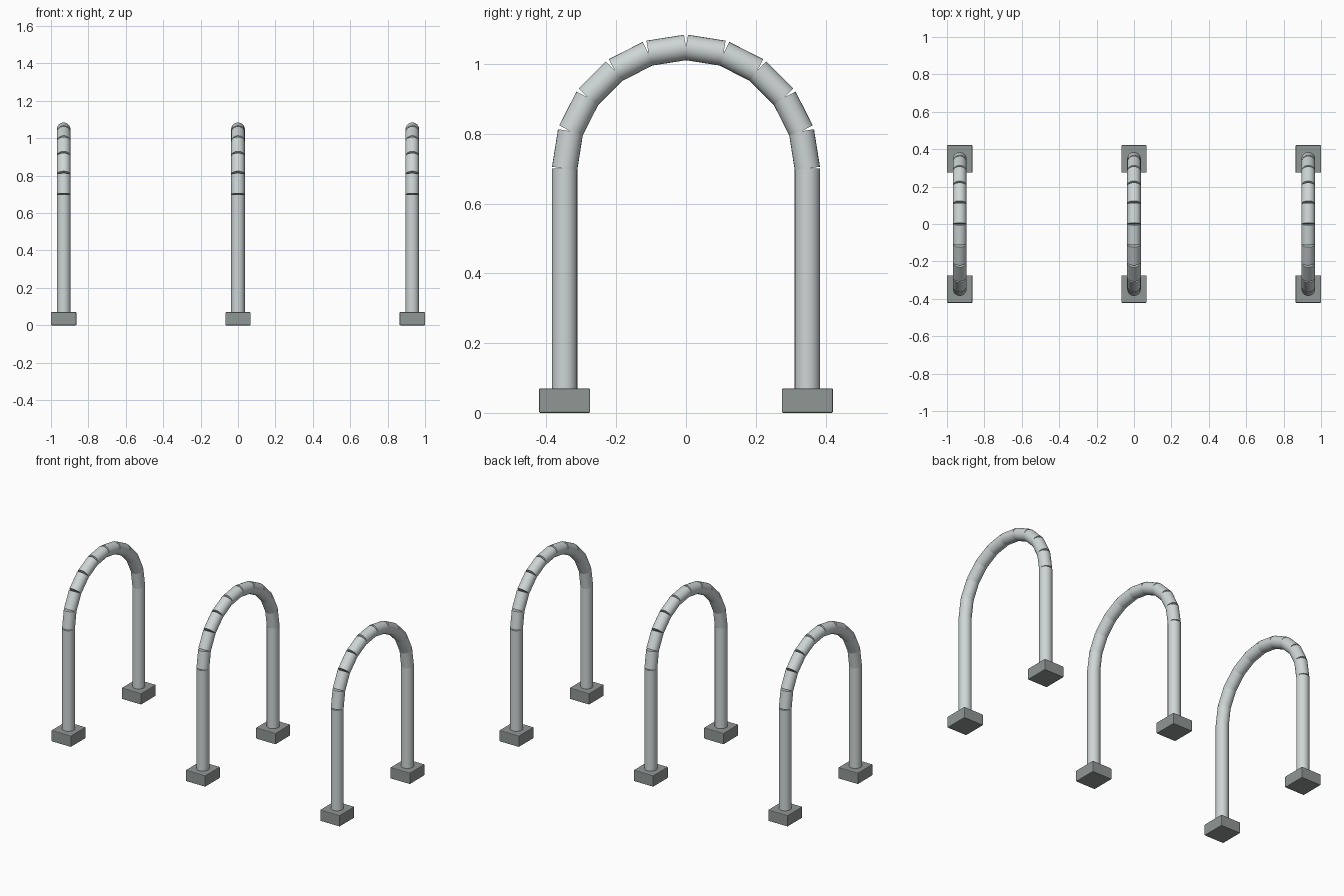
import bpy, math
from mathutils import Vector

if "Cube" in bpy.data.objects:
    bpy.data.objects.remove(bpy.data.objects["Cube"])

HOOP_X = (-0.932, 0.0, 0.932)
R, LEG_Y, LEG_TOP = 0.0365, 0.348, 0.70
SEGMENTS = 10


def material(name, color):
    m = bpy.data.materials.new(name)
    m.diffuse_color = (*color, 1)
    m.use_nodes = True
    m.node_tree.nodes["Principled BSDF"].inputs["Base Color"].default_value = m.diffuse_color
    return m


steel = material("galvanised_steel", (0.62, 0.67, 0.67))
dark = material("dark_footing", (0.28, 0.31, 0.30))


def tube(name, a, b):
    a, b = Vector(a), Vector(b)
    d = b - a
    bpy.ops.mesh.primitive_cylinder_add(
        vertices=24, radius=R, depth=d.length, location=(a + b) / 2,
        rotation=d.to_track_quat('Z', 'Y').to_euler())
    o = bpy.context.object
    o.name = name
    o.data.materials.append(steel)
    bpy.ops.object.shade_smooth_by_angle(angle=math.radians(30))


def footing(x, y):
    bpy.ops.mesh.primitive_cube_add(size=1, location=(x, y, 0.035))
    o = bpy.context.object
    o.name = "footing"
    o.scale = (0.136, 0.147, 0.07)
    bpy.ops.object.transform_apply(location=False, rotation=False, scale=True)
    o.data.materials.append(dark)
    bev = o.modifiers.new("soft_edges", 'BEVEL')
    bev.width, bev.segments = 0.004, 2


def arc_point(x, i):
    t = math.pi * i / SEGMENTS
    return (x, LEG_Y * math.cos(t), LEG_TOP + LEG_Y * math.sin(t))


for x in HOOP_X:
    # Footings and straight legs
    for s in (-1, 1):
        footing(x, s * LEG_Y)
        tube("leg", (x, s * LEG_Y, 0.05), (x, s * LEG_Y, LEG_TOP))
    # Arch of straight tube pieces, open on the outside of each joint
    for i in range(SEGMENTS):
        tube("arch_segment", arc_point(x, i), arc_point(x, i + 1))
